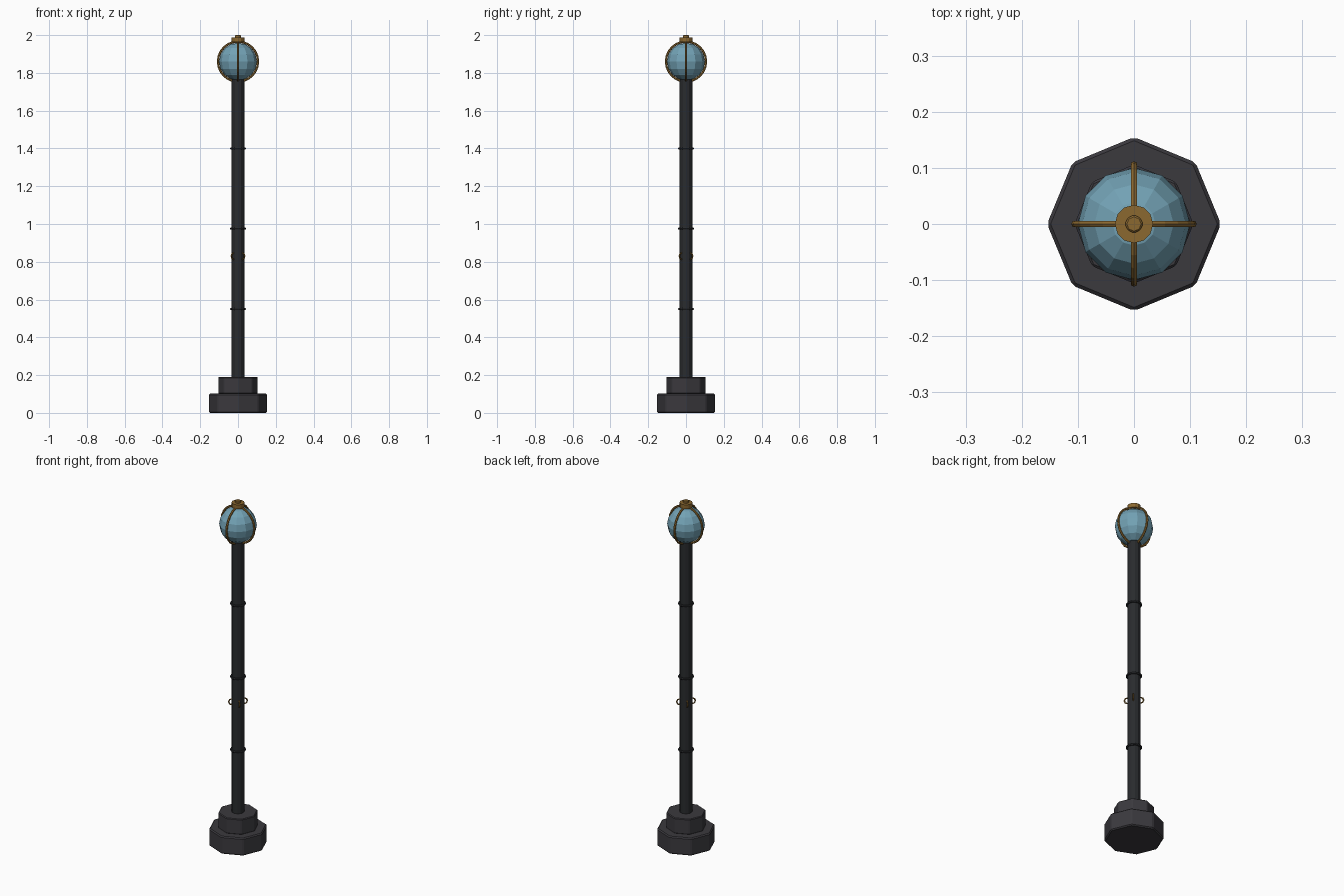
import bpy
from math import pi, cos, sin

if "Cube" in bpy.data.objects:
    bpy.data.objects.remove(bpy.data.objects["Cube"])


def mat(name, col):
    m = bpy.data.materials.new(name)
    m.diffuse_color = (*col, 1)
    m.use_nodes = True
    m.node_tree.nodes["Principled BSDF"].inputs["Base Color"].default_value = m.diffuse_color
    return m


IRON = mat("dark_iron", (0.022, 0.024, 0.027))
STONE = mat("dark_base", (0.043, 0.041, 0.048))
BRASS = mat("brass", (0.26, 0.14, 0.03))
GLASS = mat("blue_glass", (0.17, 0.36, 0.46))


def finish(name, m, bevel=0):
    o = bpy.context.object
    o.name = name
    o.data.materials.append(m)
    if bevel:
        b = o.modifiers.new("bevel", 'BEVEL')
        b.width = bevel
        b.segments = 1
        b.limit_method = 'ANGLE'
    return o


def drum(name, r, z0, z1, sides, m, bevel=0):
    bpy.ops.mesh.primitive_cylinder_add(vertices=sides, radius=r, depth=z1 - z0,
                                        location=(0, 0, (z0 + z1) / 2))
    return finish(name, m, bevel)


def ring(name, R, r, loc, rot, seg, sides, m):
    bpy.ops.mesh.primitive_torus_add(major_radius=R, minor_radius=r, major_segments=seg,
                                     minor_segments=sides, location=loc, rotation=rot)
    return finish(name, m)


# Stepped octagonal base
drum("base_lower", 0.155, 0, 0.102, 8, STONE, 0.006)
drum("base_upper", 0.106, 0.1, 0.19, 8, STONE, 0.004)

# Post with three bands
drum("post", 0.034, 0.18, 1.765, 12, IRON)
for i, z in enumerate((0.55, 0.975, 1.4)):
    ring(f"post_band_{i}", 0.037, 0.006, (0, 0, z), (0, 0, 0), 12, 6, IRON)

# Four small brass loops on the post diagonals
for i in range(4):
    a = pi / 4 + i * pi / 2
    ring(f"post_loop_{i}", 0.017, 0.004, (0.033 * cos(a), 0.033 * sin(a), 0.83),
         (pi / 2, 0, a), 8, 6, BRASS)

# Glass globe
bpy.ops.mesh.primitive_uv_sphere_add(segments=12, ring_count=8, radius=0.1, location=(0, 0, 1.86))
finish("globe", GLASS)

# Crossed cage hoops
for i in range(2):
    ring(f"cage_hoop_{i}", 0.106, 0.006, (0, 0, 1.86), (pi / 2, 0, i * pi / 2), 24, 6, BRASS)

# Cap and finial
drum("cap", 0.034, 1.963, 1.988, 12, BRASS)
drum("finial", 0.016, 1.985, 2.0, 8, BRASS, 0.003)
